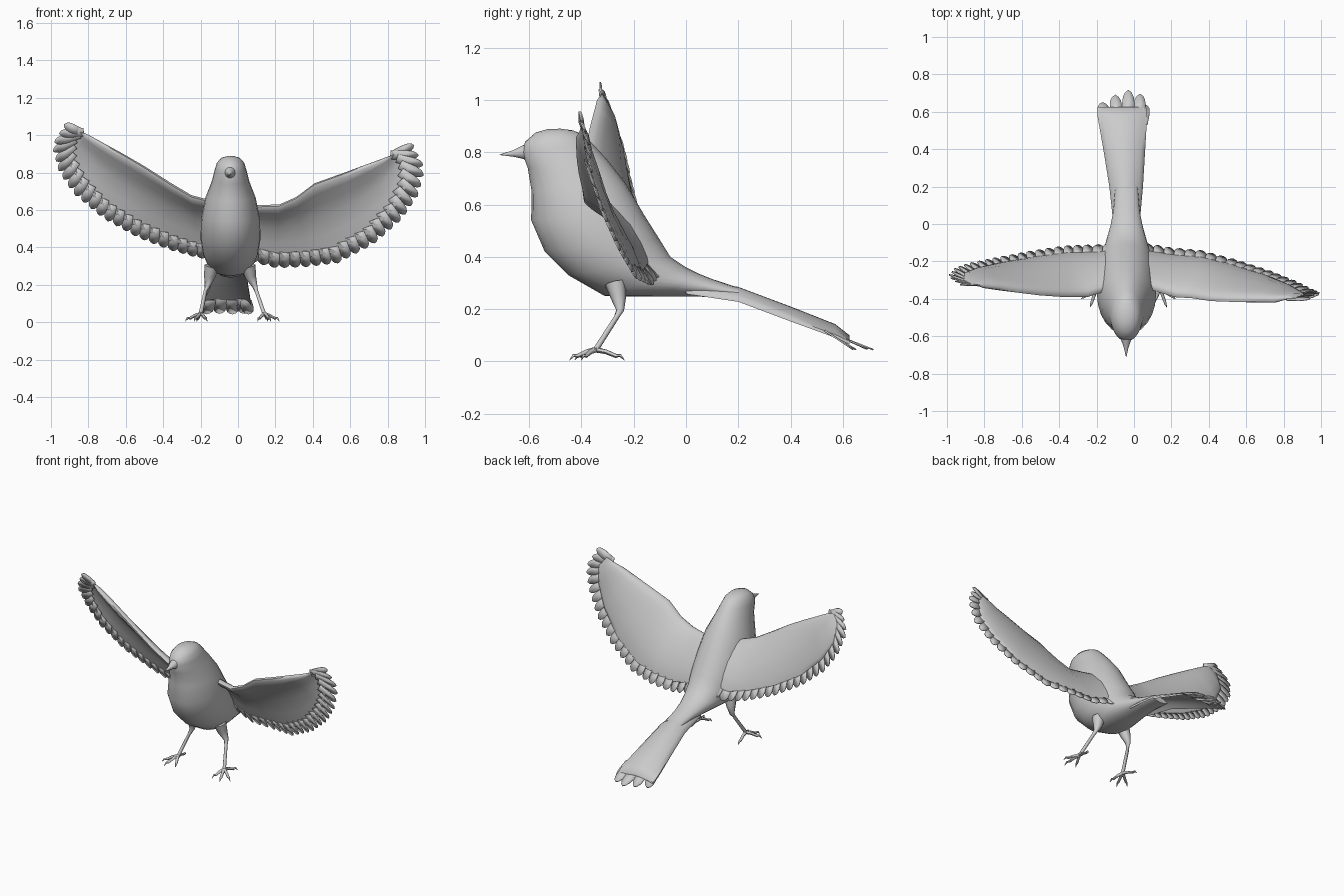
import bpy
import bmesh
from math import sin, cos, pi
from mathutils import Vector as V

if "Cube" in bpy.data.objects:
    bpy.data.objects.remove(bpy.data.objects["Cube"])

CX = -0.04  # body midline

grey = bpy.data.materials.new("plain_grey")
grey.use_nodes = True
grey.diffuse_color = (0.6, 0.6, 0.6, 1)
bsdf = grey.node_tree.nodes["Principled BSDF"]
bsdf.inputs["Base Color"].default_value = grey.diffuse_color
bsdf.inputs["Roughness"].default_value = 0.7


def finish(bm, name, angle=60, thickness=0):
    bmesh.ops.recalc_face_normals(bm, faces=bm.faces)
    mesh = bpy.data.meshes.new(name)
    bm.to_mesh(mesh)
    bm.free()
    mesh.materials.append(grey)
    ob = bpy.data.objects.new(name, mesh)
    bpy.context.collection.objects.link(ob)
    bpy.ops.object.select_all(action="DESELECT")
    ob.select_set(True)
    bpy.context.view_layer.objects.active = ob
    bpy.ops.object.shade_smooth_by_angle(angle=angle * pi / 180)
    if thickness:
        mod = ob.modifiers.new("thickness", "SOLIDIFY")
        mod.thickness = thickness
        mod.offset = 0
    return ob


def loft(bm, rings):
    """Skin closed rings of points and cap both ends."""
    rows = [[bm.verts.new(p) for p in ring] for ring in rings]
    n = len(rows[0])
    for a, b in zip(rows, rows[1:]):
        for i in range(n):
            j = (i + 1) % n
            bm.faces.new((a[i], a[j], b[j], b[i]))
    bm.faces.new(rows[0])
    bm.faces.new(rows[-1])


def tube(bm, path, radii, sides=8):
    rings = []
    for i, p in enumerate(path):
        d = (path[min(i + 1, len(path) - 1)] - path[max(i - 1, 0)]).normalized()
        u = d.cross(V((0.3, 0.2, 1)) if abs(d.z) < 0.9 else V((1, 0, 0))).normalized()
        w = d.cross(u)
        rings.append([p + radii[i] * (u * cos(2 * pi * k / sides) + w * sin(2 * pi * k / sides))
                      for k in range(sides)])
    loft(bm, rings)


def feather(bm, base, tip, half):
    """Flat round-ended feather; half is the half-width vector."""
    shape = ((0, 0.9), (0.55, 1), (0.8, 0.85), (0.93, 0.5))
    pts = [base.lerp(tip, s) + half * w for s, w in shape] + [tip]
    pts += [base.lerp(tip, s) - half * w for s, w in reversed(shape)]
    bm.faces.new([bm.verts.new(p) for p in pts])


# Body and head: front y, front z, back y, back z, half width
BODY = (
    (-0.53, 0.888, -0.48, 0.89, 0.015),
    (-0.575, 0.875, -0.43, 0.883, 0.05),
    (-0.615, 0.84, -0.39, 0.865, 0.073),
    (-0.628, 0.80, -0.355, 0.83, 0.085),
    (-0.605, 0.74, -0.30, 0.77, 0.1),
    (-0.59, 0.65, -0.23, 0.68, 0.135),
    (-0.592, 0.54, -0.16, 0.56, 0.158),
    (-0.54, 0.42, -0.10, 0.465, 0.16),
    (-0.45, 0.33, -0.06, 0.40, 0.147),
    (-0.31, 0.25, 0.0, 0.36, 0.12),
    (-0.1, 0.248, 0.05, 0.335, 0.088),
    (0.05, 0.248, 0.1, 0.315, 0.07),
    (0.2, 0.24, 0.2, 0.282, 0.06),
)
bm = bmesh.new()
rings = []
for fy, fz, by, bz, w in BODY:
    a, b = V((CX, fy, fz)), V((CX, by, bz))
    mid, half = (a + b) / 2, (a - b) / 2
    rings.append([mid + half * cos(k * pi / 12) + V((w * sin(k * pi / 12), 0, 0))
                  for k in range(24)])
loft(bm, rings)
finish(bm, "body")

# Beak
bm = bmesh.new()
tube(bm, [V((CX - 0.002, y, z)) for y, z in
          ((-0.58, 0.80), (-0.625, 0.80), (-0.66, 0.795), (-0.712, 0.79))],
     (0.042, 0.026, 0.013, 0.001), 12)
finish(bm, "beak")

# Tail: arched sheet, y, centre x, half width, edge z, arch height
TAIL = ((0.0, -0.04, 0.07, 0.27, 0.05), (0.2, -0.042, 0.09, 0.24, 0.045),
        (0.4, -0.052, 0.112, 0.165, 0.045), (0.57, -0.062, 0.132, 0.103, 0.04),
        (0.625, -0.065, 0.13, 0.078, 0.022))
bm = bmesh.new()
rings = []
for y, cx, w, z, arch in TAIL:
    across = [k / 5 - 1 for k in range(11)]
    top = [V((cx + w * s, y, z + arch * (1 - s * s))) for s in across]
    under = [p - V((0, 0, 0.012)) for p in reversed(top)]
    rings.append(top + under)
loft(bm, rings)
finish(bm, "tail")

bm = bmesh.new()
for i, (x, y) in enumerate(((-0.168, 0.65), (-0.1, 0.69), (-0.03, 0.716),
                            (0.033, 0.695), (0.056, 0.64))):
    lift = 0.003 * (i % 2)
    feather(bm, V((CX + (x - CX) * 0.85, 0.53, 0.118 + lift)),
            V((x, y, 0.045 + lift)), V((0.034, 0, 0)))
finish(bm, "tail_feathers", thickness=0.006)

# Wings: leading edge xyz, feather tip xyz, from root to wing tip
LEFT = (
    (0.04, -0.33, 0.62, 0.02, -0.10, 0.34),
    (0.22, -0.385, 0.625, 0.20, -0.13, 0.295),
    (0.31, -0.39, 0.665, 0.36, -0.145, 0.30),
    (0.41, -0.405, 0.74, 0.53, -0.19, 0.32),
    (0.55, -0.41, 0.79, 0.72, -0.25, 0.42),
    (0.67, -0.41, 0.835, 0.87, -0.31, 0.55),
    (0.75, -0.41, 0.865, 0.96, -0.355, 0.68),
    (0.80, -0.40, 0.885, 0.995, -0.37, 0.82),
    (0.84, -0.40, 0.90, 0.935, -0.40, 0.945),
)
RIGHT = (
    (-0.08, -0.33, 0.63, -0.08, -0.10, 0.36),
    (-0.25, -0.385, 0.675, -0.20, -0.115, 0.345),
    (-0.36, -0.385, 0.74, -0.36, -0.12, 0.39),
    (-0.50, -0.375, 0.83, -0.53, -0.145, 0.455),
    (-0.62, -0.36, 0.90, -0.72, -0.18, 0.56),
    (-0.72, -0.345, 0.955, -0.87, -0.21, 0.685),
    (-0.80, -0.335, 1.0, -0.95, -0.235, 0.80),
    (-0.82, -0.33, 1.01, -0.99, -0.28, 0.94),
    (-0.85, -0.325, 1.02, -0.925, -0.325, 1.055),
)
# Chord position, half thickness
SECTION = ((0, 0.008), (0.04, 0.018), (0.14, 0.02), (0.3, 0.012),
           (0.5, 0.009), (0.75, 0.008), (0.93, 0.008), (1, 0.004))


def wing(side, stations):
    lead = [V(s[:3]) for s in stations]
    ends = [V(s[3:]) for s in stations]
    last = len(stations) - 1

    def band(u):  # length of feather showing past the panel
        return 0.06 + 0.035 * max(0, u / last - 0.5) * 2

    def panel_edge(a, e, u):
        return e + (a - e).normalized() * min(band(u), (a - e).length * 0.7)

    bm = bmesh.new()
    rings = []
    for i, (a, e) in enumerate(zip(lead, ends)):
        p = panel_edge(a, e, i)
        span = ends[min(i + 1, last)] - ends[max(i - 1, 0)]
        n = (p - a).cross(span).normalized()
        if n.y < 0:
            n = -n
        size = min(1, (p - a).length / 0.25)
        mids = [a.lerp(p, t) + n * 0.03 * size * sin(pi * t) for t, h in SECTION]
        upper = [m + n * h * size for m, (t, h) in zip(mids, SECTION)]
        lower = [m - n * h * size for m, (t, h) in zip(mids, SECTION)]
        rings.append(upper + lower[::-1])
    loft(bm, rings)
    finish(bm, side + "_wing")

    # Flight feathers spaced evenly along the outer edge
    bm = bmesh.new()
    lengths = [(b - a).length for a, b in zip(ends, ends[1:])]
    count = 25
    step = sum(lengths) / (count - 1)
    for k in range(count):
        d, i = k * step, 0
        while i < last - 1 and d > lengths[i]:
            d -= lengths[i]
            i += 1
        f = min(1, d / lengths[i])
        a, e = lead[i].lerp(lead[i + 1], f), ends[i].lerp(ends[i + 1], f)
        p = panel_edge(a, e, i + f)
        out = (e - p).normalized()
        along = ends[i + 1] - ends[i]
        along = (along - out * along.dot(out)).normalized()
        width = step * (0.58 - 0.14 * (i + f) / last)
        lift = out.cross(along) * 0.004
        feather(bm, p - (e - p) * 0.6, e + out * 0.006, along * width + lift)
    finish(bm, side + "_wing_feathers", thickness=0.005)


wing("left", LEFT)
wing("right", RIGHT)

# Legs and feet
for side, sx, hip, foot in (("left", 1, 0.055, 0.14), ("right", -1, -0.14, -0.2)):
    bm = bmesh.new()
    knee = hip + (foot - hip) * 0.4
    ankle = V((foot, -0.345, 0.045))
    tube(bm, [V((hip, -0.27, 0.30)), V((hip + sx * 0.012, -0.258, 0.245)),
              V((knee, -0.252, 0.195)), V((knee + sx * 0.01, -0.268, 0.165)), ankle],
         (0.04, 0.03, 0.015, 0.01, 0.011))
    finish(bm, side + "_leg")
    bm = bmesh.new()
    for dx, dy in ((0.082, -0.055), (0.035, -0.1), (-0.035, -0.08), (0.02, 0.11)):
        reach = V((sx * dx, dy, 0))
        tube(bm, [ankle + reach * t + V((0, 0, z)) for t, z in
                  ((0, 0), (0.35, -0.008), (0.7, -0.024), (0.85, -0.022), (1, -0.04))],
             (0.011, 0.009, 0.008, 0.006, 0.001), 6)
    finish(bm, side + "_foot")
